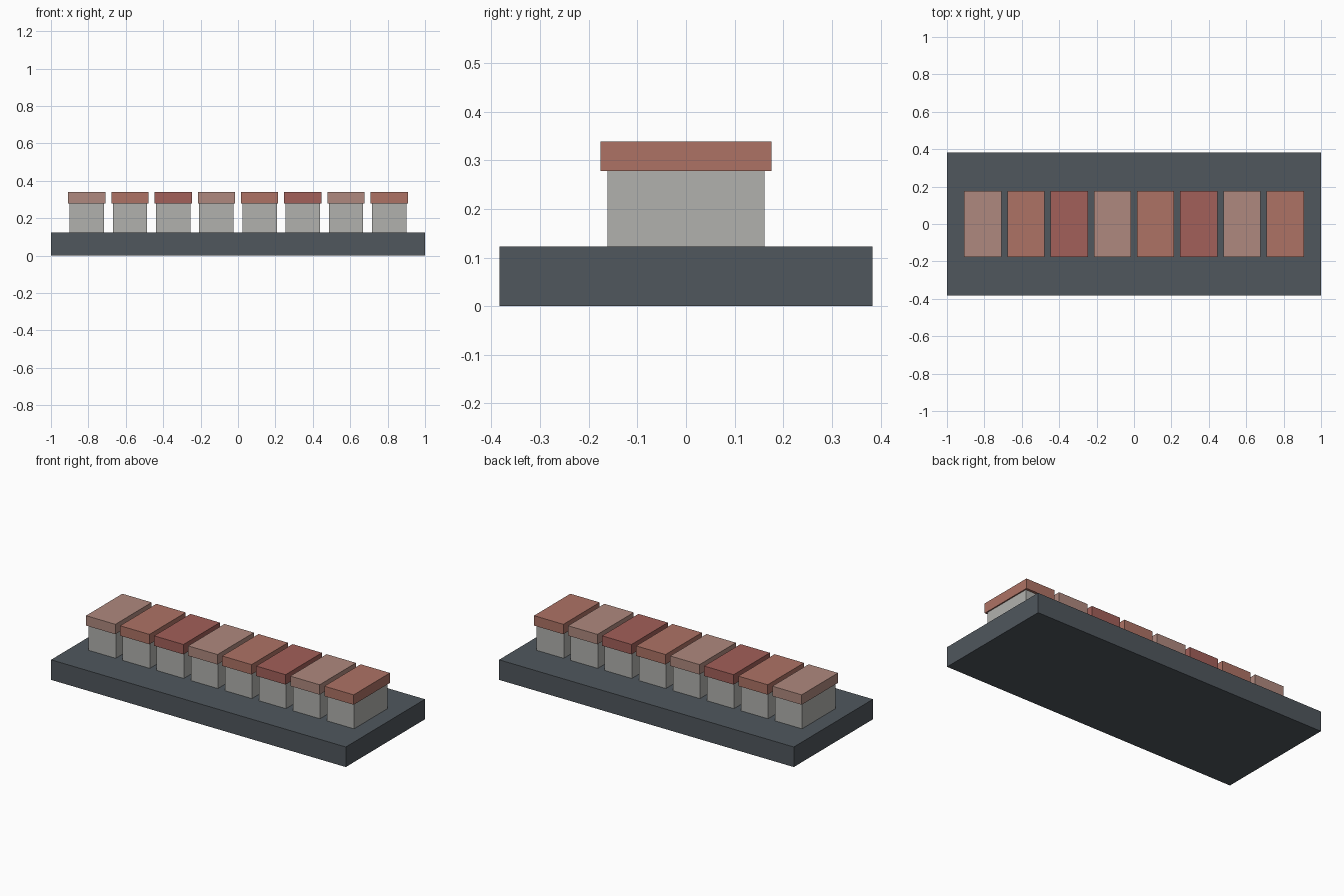
import bpy

if "Cube" in bpy.data.objects:
    bpy.data.objects.remove(bpy.data.objects["Cube"])


def material(name, rgb):
    mat = bpy.data.materials.new(name)
    mat.diffuse_color = (*rgb, 1.0)
    mat.use_nodes = True
    mat.node_tree.nodes["Principled BSDF"].inputs["Base Color"].default_value = mat.diffuse_color
    return mat


def box(name, x, width, depth, z0, z1, mat):
    bpy.ops.mesh.primitive_cube_add(size=1, location=(x, 0, (z0 + z1) / 2))
    obj = bpy.context.object
    obj.name = name
    obj.scale = (width, depth, z1 - z0)
    bpy.ops.object.transform_apply(location=False, rotation=False, scale=True)
    obj.data.materials.append(mat)
    return obj


BASE_TOP, BODY_TOP, CAP_TOP = 0.123, 0.278, 0.339
COUNT, PITCH = 8, 0.231

slate = material("slate", (0.08, 0.095, 0.11))
stone = material("stone", (0.44, 0.44, 0.42))
reds = [
    material("pale_red", (0.43, 0.25, 0.21)),
    material("brick_red", (0.42, 0.17, 0.13)),
    material("deep_red", (0.36, 0.115, 0.10)),
]

# Base slab
box("base", 0, 2.0, 0.767, 0, BASE_TOP, slate)

# Row of blocks, each with an overhanging cap in one of three reds
for i in range(COUNT):
    x = (i - (COUNT - 1) / 2) * PITCH
    box(f"block_{i + 1}", x, 0.184, 0.323, BASE_TOP, BODY_TOP, stone)
    box(f"cap_{i + 1}", x, 0.199, 0.352, BODY_TOP, CAP_TOP, reds[i % 3])
